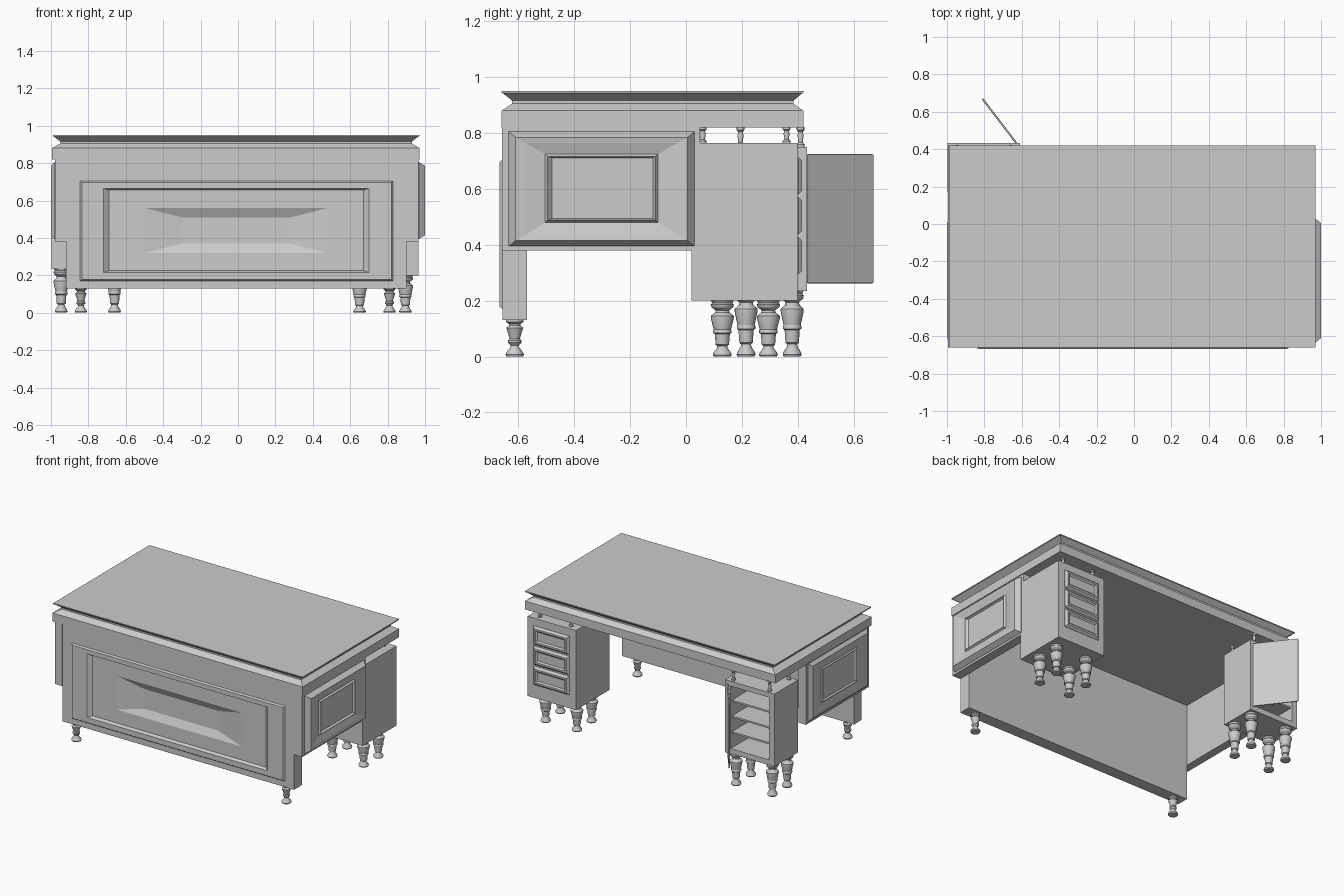
import bpy, bmesh, math

if "Cube" in bpy.data.objects:
    bpy.data.objects.remove(bpy.data.objects["Cube"])


def make_object(name, bm):
    bmesh.ops.recalc_face_normals(bm, faces=bm.faces)
    mesh = bpy.data.meshes.new(name)
    bm.to_mesh(mesh)
    bm.free()
    ob = bpy.data.objects.new(name, mesh)
    bpy.context.collection.objects.link(ob)
    return ob


def loft(name, axis, rings):
    """Closed solid through rectangles (a0, a1, b0, b1, depth) stacked along an axis."""
    bm = bmesh.new()
    loops = []
    for a0, a1, b0, b1, d in rings:
        loop = []
        for a, b in ((a0, b0), (a1, b0), (a1, b1), (a0, b1)):
            co = {'x': (d, a, b), 'y': (a, d, b), 'z': (a, b, d)}[axis]
            loop.append(bm.verts.new(co))
        loops.append(loop)
    for p, q in zip(loops, loops[1:]):
        for i in range(4):
            j = (i + 1) % 4
            bm.faces.new((p[i], p[j], q[j], q[i]))
    bm.faces.new(loops[0])
    bm.faces.new(loops[-1])
    return make_object(name, bm)


def box(name, x0, x1, y0, y1, z0, z1):
    return loft(name, 'z', [(x0, x1, y0, y1, z0), (x0, x1, y0, y1, z1)])


def lathe(name, profile, x, y, z0, height, sides=20):
    """Turned part; profile holds (radius, height fraction)."""
    bm = bmesh.new()
    loops = []
    for r, t in profile:
        loops.append([bm.verts.new((r * math.cos(k * math.tau / sides),
                                    r * math.sin(k * math.tau / sides), t * height))
                      for k in range(sides)])
    for p, q in zip(loops, loops[1:]):
        for i in range(sides):
            j = (i + 1) % sides
            bm.faces.new((p[i], p[j], q[j], q[i]))
    bm.faces.new(loops[0])
    bm.faces.new(loops[-1])
    ob = make_object(name, bm)
    ob.location = (x, y, z0)
    bpy.ops.object.select_all(action='DESELECT')
    ob.select_set(True)
    bpy.context.view_layer.objects.active = ob
    bpy.ops.object.shade_smooth_by_angle(angle=math.radians(30))
    return ob


# Desk top: apron, pinched waist and flared writing surface
loft("desk_top", 'z', [
    (-.995, .97, -.66, .42, .82), (-.995, .97, -.66, .42, .88),
    (-.95, .93, -.622, .385, .905), (-.95, .93, -.622, .385, .916),
    (-.985, .965, -.655, .415, .942), (-.99, .97, -.66, .42, .943),
    (-.99, .97, -.66, .42, .95)])

# Front panel with raised moulding and sunken centre
loft("front_panel", 'y', [
    (-.92, .90, .13, .825, -.57), (-.92, .90, .13, .825, -.656),
    (-.845, .83, .17, .705, -.656), (-.835, .82, .178, .697, -.667),
    (-.72, .70, .215, .665, -.667), (-.69, .67, .225, .655, -.645),
    (-.50, .48, .32, .56, -.645), (-.30, .28, .37, .51, -.62)])

# Side panels with raised field and framed inset
for side, inner, base, peak in (("right", .90, .965, 1.0), ("left", -.92, -.978, -1.0)):
    def dep(t):
        return base + (peak - base) * t
    box(side + "_side_panel", min(inner, base), max(inner, base), -.658, .05, .38, .825)
    loft(side + "_raised_panel", 'x', [
        (-.635, .03, .395, .805, dep(-.3)), (-.635, .03, .395, .805, dep(0.1)),
        (-.61, .005, .415, .785, dep(1)), (-.575, -.03, .435, .765, dep(.9)),
        (-.505, -.10, .48, .725, dep(.55)), (-.495, -.11, .488, .717, dep(.9)),
        (-.48, -.118, .495, .71, dep(.45))])

# Right pedestal with three drawers
box("right_pedestal", .585, .965, .02, .40, .20, .765)
for k in range(3):
    z = .295 + k * .143
    loft("drawer_front_%d" % (k + 1), 'y', [
        (.635, .915, z, z + .132, .39), (.635, .915, z, z + .132, .402),
        (.648, .902, z + .013, z + .119, .416), (.66, .89, z + .025, z + .107, .416),
        (.67, .88, z + .035, z + .097, .408)])

# Left pedestal: open cupboard with shelves
loft("left_pedestal", 'y', [
    (-.998, -.61, .235, .75, .17), (-.998, -.61, .235, .75, .434),
    (-.955, -.655, .272, .715, .434), (-.955, -.655, .272, .715, .19)])
for k in range(3):
    z = .375 + k * .112
    box("shelf_%d" % (k + 1), -.957, -.653, .185, .42, z, z + .012)

# Open cupboard door
door = box("cupboard_door", 0, .296, -.005, .005, .262, .725)
door.location = (-.63, .434, 0)
door.rotation_euler = (0, 0, math.atan2(.235, -.18))
bev = door.modifiers.new("soft_edges", 'BEVEL')
bev.width = .004
bev.segments = 2

# Turned legs, feet and spindles
leg = [(.030, 0), (.034, .03), (.031, .07), (.019, .15), (.018, .19), (.024, .21),
       (.027, .40), (.033, .42), (.033, .46), (.031, .48), (.041, .68), (.041, .72),
       (.026, .78), (.024, .82), (.038, .87), (.042, .92), (.036, .95), (.042, 1)]
foot = [(.030, 0), (.033, .05), (.029, .12), (.016, .25), (.015, .30), (.024, .38),
        (.024, .44), (.018, .48), (.028, .72), (.031, .78), (.021, .84), (.021, .88),
        (.031, .94), (.031, 1)]
spindle = [(.014, 0), (.014, .15), (.008, .25), (.011, .6), (.008, .75), (.014, .85), (.014, 1)]

for name, xs, leg_ys, spin_ys, bottom, top in (
        ("right", (.65, .895), (.13, .295), (.06, .36), .20, .765),
        ("left", (-.945, -.66), (.215, .38), (.195, .41), .235, .75)):
    for x in xs:
        for y in leg_ys:
            lathe(name + "_pedestal_leg", leg, x, y, 0, bottom + .002)
        for y in spin_ys:
            lathe(name + "_spindle", spindle, x, y, top - .002, .824 - top, 12)
for x in (-.84, .81):
    lathe("front_foot", foot, x, -.613, 0, .132)
